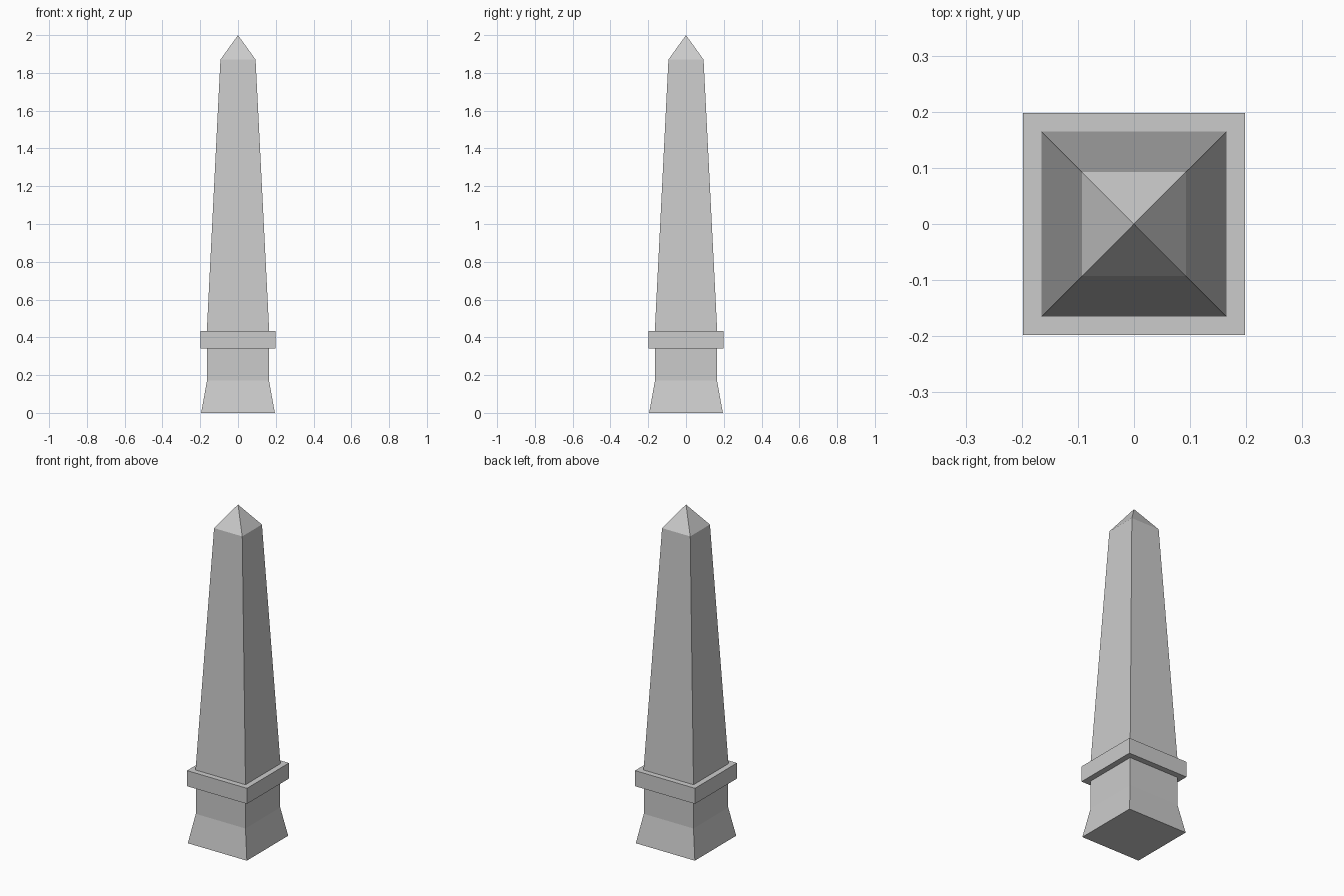
import bpy, bmesh

if "Cube" in bpy.data.objects:
    bpy.data.objects.remove(bpy.data.objects["Cube"])


def square_loft(name, rings):
    """Closed solid through square rings (half_width, z); half_width 0 makes a point."""
    bm = bmesh.new()
    loops = []
    for h, z in rings:
        corners = [(0, 0)] if h == 0 else [(-h, -h), (h, -h), (h, h), (-h, h)]
        loops.append([bm.verts.new((x, y, z)) for x, y in corners])
    for low, high in zip(loops, loops[1:]):
        for i in range(4):
            j = (i + 1) % 4
            if len(high) == 1:
                bm.faces.new((low[i], low[j], high[0]))
            else:
                bm.faces.new((low[i], low[j], high[j], high[i]))
    bm.faces.new(loops[0][::-1])
    if len(loops[-1]) == 4:
        bm.faces.new(loops[-1])
    mesh = bpy.data.meshes.new(name)
    bm.to_mesh(mesh)
    bm.free()
    obj = bpy.data.objects.new(name, mesh)
    bpy.context.collection.objects.link(obj)
    return obj


# Flared foot with straight neck
square_loft("pedestal", [(0.195, 0), (0.164, 0.172), (0.164, 0.341)])

# Square band around the pedestal top
square_loft("collar", [(0.198, 0.341), (0.198, 0.434)])

# Tapering shaft with pyramid tip
square_loft("shaft", [(0.165, 0.434), (0.093, 1.87), (0, 2.0)])
